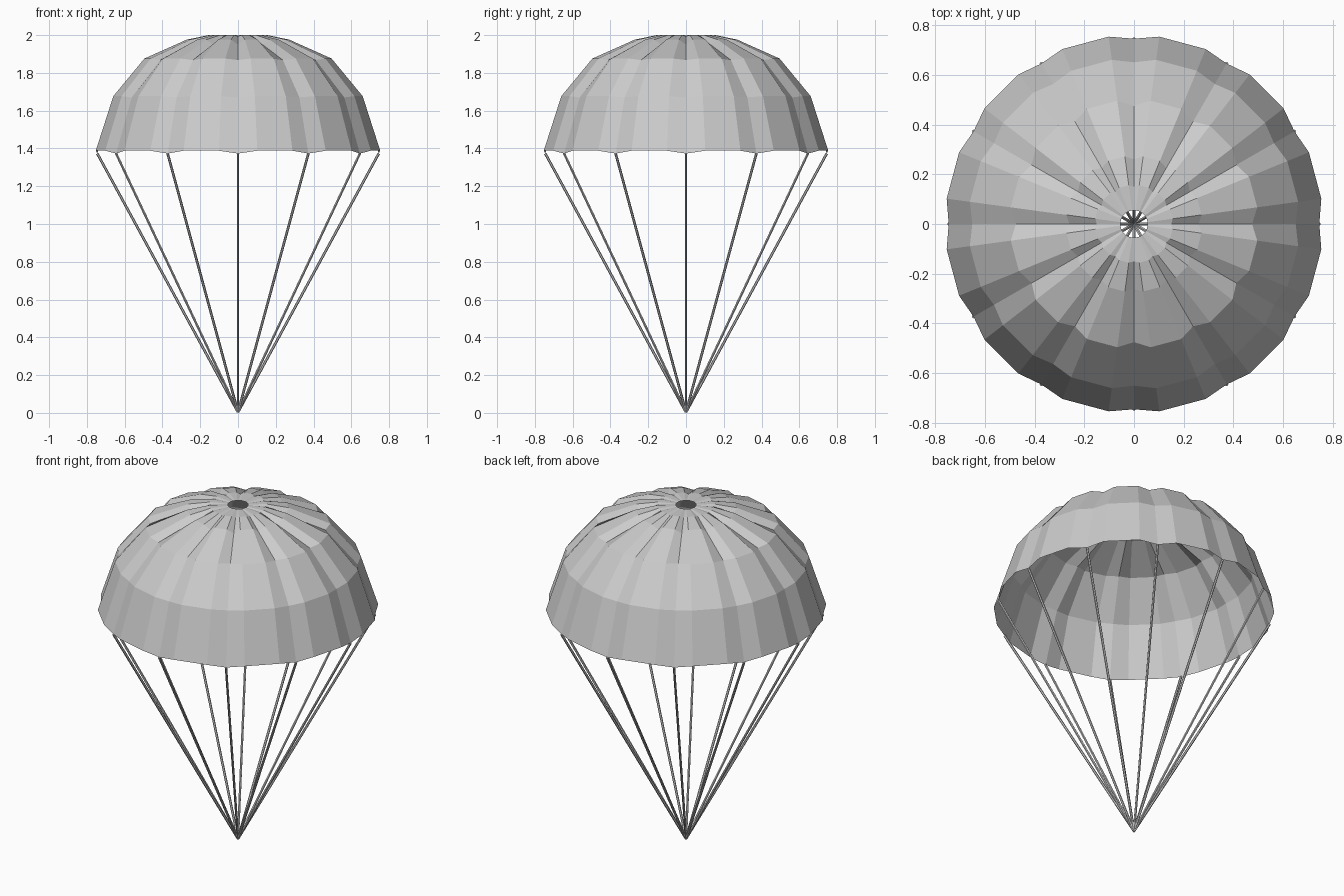
import bpy, bmesh
from math import sin, cos, radians
from mathutils import Vector

if "Cube" in bpy.data.objects:
    bpy.data.objects.remove(bpy.data.objects["Cube"])

GORES = 12
STEP = 360 / GORES
# Canopy rings, rim to vent: seam radius, seam z, panel radius, panel z
RINGS = [
    (0.745, 1.373, 0.760, 1.388),
    (0.650, 1.670, 0.666, 1.677),
    (0.475, 1.868, 0.500, 1.876),
    (0.260, 1.950, 0.274, 1.976),
    (0.150, 1.994, 0.157, 2.000),
    (0.055, 1.998, 0.055, 2.000),
]


def polar(r, deg, z):
    return Vector((r * cos(radians(deg)), r * sin(radians(deg)), z))


def finish(bm, name):
    mesh = bpy.data.meshes.new(name)
    bm.to_mesh(mesh)
    bm.free()
    ob = bpy.data.objects.new(name, mesh)
    bpy.context.collection.objects.link(ob)
    return ob


# Canopy: each gore has a sunken seam and two raised panel edges
bm = bmesh.new()
loops = []
for seam_r, seam_z, panel_r, panel_z in RINGS:
    loop = []
    for g in range(GORES):
        a = g * STEP
        loop.append(bm.verts.new(polar(seam_r, a, seam_z)))
        for off in (7.7, STEP - 7.7):
            loop.append(bm.verts.new(polar(panel_r, a + off, panel_z)))
    loops.append(loop)
for lo, hi in zip(loops, loops[1:]):
    n = len(lo)
    for i in range(n):
        j = (i + 1) % n
        bm.faces.new((lo[i], lo[j], hi[j], hi[i]))
finish(bm, "canopy")

# Suspension lines: thin rods from the rim seams to a common point
bottom = Vector((0, 0, 0.004))
for g in range(GORES):
    top = polar(RINGS[0][0], g * STEP, RINGS[0][1])
    d = top - bottom
    bm = bmesh.new()
    bmesh.ops.create_cone(bm, cap_ends=True, segments=6, radius1=0.007,
                          radius2=0.007, depth=d.length)
    ob = finish(bm, f"suspension_line_{g + 1}")
    ob.location = (top + bottom) / 2
    ob.rotation_mode = 'QUATERNION'
    ob.rotation_quaternion = d.to_track_quat('Z', 'Y')
